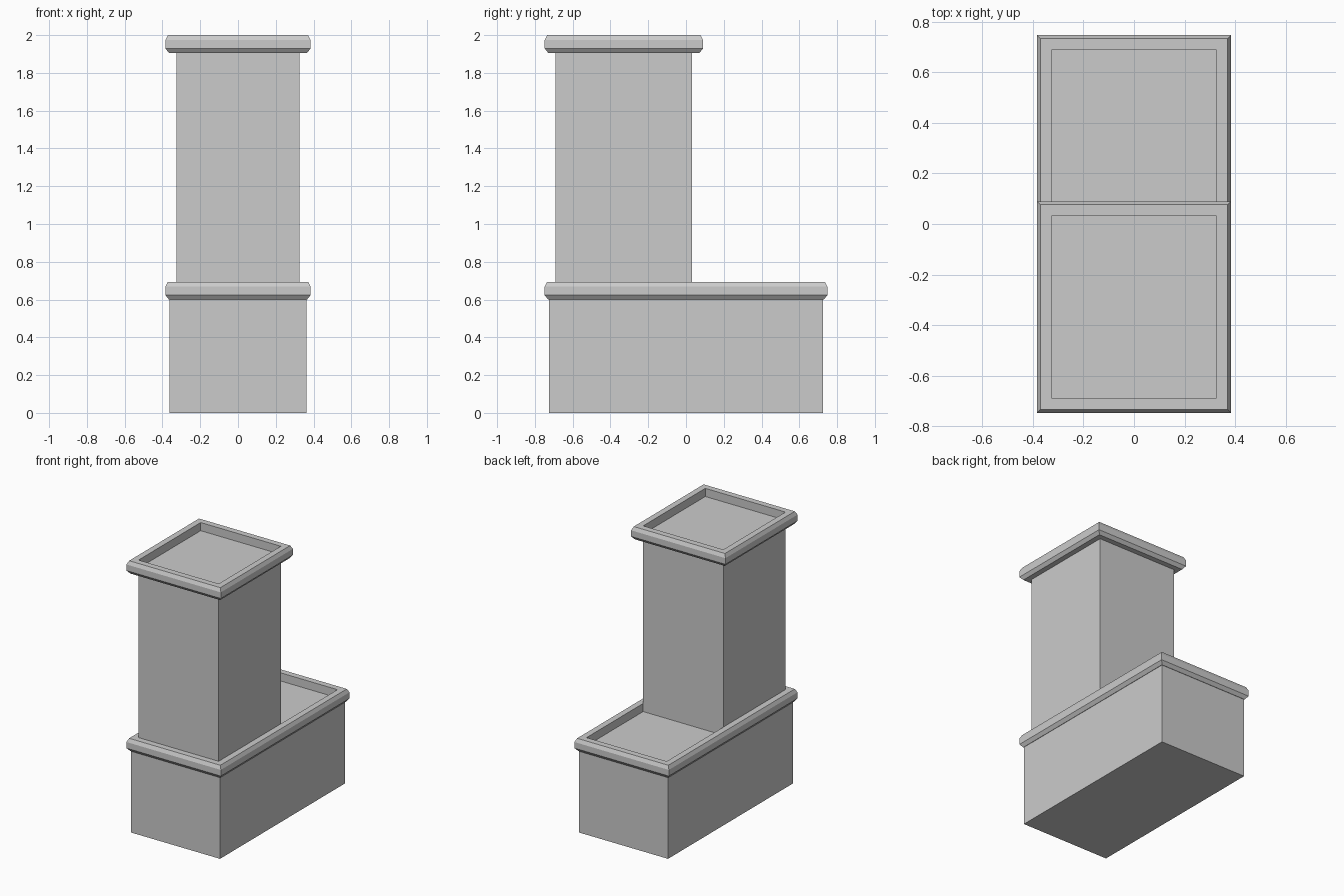
import bpy
import bmesh

if "Cube" in bpy.data.objects:
    bpy.data.objects.remove(bpy.data.objects["Cube"])


def stack(name, cy, hx, hy, rings):
    """Closed solid from rectangular rings; each ring is (outset, z)."""
    bm = bmesh.new()
    loops = []
    for d, z in rings:
        loops.append([bm.verts.new((sx * (hx + d), cy + sy * (hy + d), z))
                      for sx, sy in ((-1, -1), (1, -1), (1, 1), (-1, 1))])
    for a, b in zip(loops, loops[1:]):
        for i in range(4):
            j = (i + 1) % 4
            bm.faces.new((a[i], a[j], b[j], b[i]))
    bm.faces.new(loops[0][::-1])
    bm.faces.new(loops[-1])
    bmesh.ops.recalc_face_normals(bm, faces=bm.faces)
    mesh = bpy.data.meshes.new(name)
    bm.to_mesh(mesh)
    bm.free()
    obj = bpy.data.objects.new(name, mesh)
    bpy.context.collection.objects.link(obj)
    return obj


def tray(top):
    """Bevelled rim profile, ending at the recessed floor."""
    return [(0.039, top - 0.095), (0.058, top - 0.071), (0.058, top - 0.026),
            (0.045, top), (0.0, top), (0.0, top - 0.06)]


# Low base block with a rimmed tray on top
stack("base_planter", 0.0, 0.326, 0.69,
      [(0.036, 0.0), (0.036, 0.599)] + tray(0.694))

# Tall block rising from the front half of the tray
stack("tower_planter", -0.329, 0.326, 0.361,
      [(0.0, 0.634), (0.0, 1.905)] + tray(2.0))
